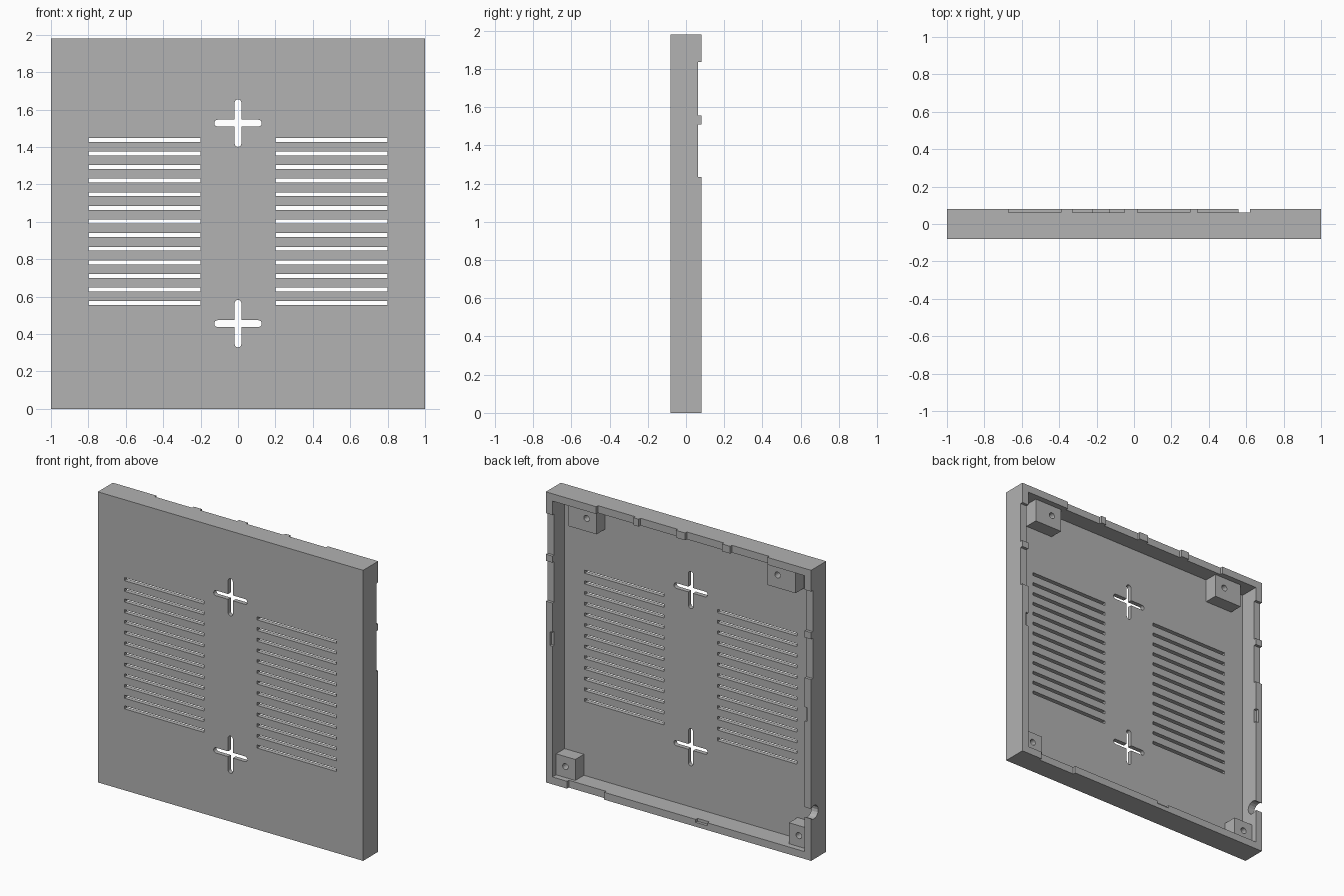
import bpy, bmesh
from math import pi, sin, cos
from mathutils import Vector

if "Cube" in bpy.data.objects:
    bpy.data.objects.remove(bpy.data.objects["Cube"], do_unlink=True)

H = 1.98          # panel height
D = 0.081         # half depth
WALL = 0.05
FLOOR = -D + 0.03
LEDGE = 0.062     # level of the rim notches
POST = 0.042      # level of the post tops
FAR = 0.2         # overshoot for cutters

grey = bpy.data.materials.new("plastic_grey")
grey.use_nodes = True
colour = (0.445, 0.445, 0.445, 1)
grey.diffuse_color = colour
grey.node_tree.nodes["Principled BSDF"].inputs["Base Color"].default_value = colour


def box(bm, x0, x1, y0, y1, z0, z1):
    made = bmesh.ops.create_cube(bm, size=1)["verts"]
    for v in made:
        v.co = Vector((x1 if v.co.x > 0 else x0,
                       y1 if v.co.y > 0 else y0,
                       z1 if v.co.z > 0 else z0))


def prism(bm, outline, axis, start, end):
    """Extrude an outline of (a, z) points along x or y."""
    def place(a, z, t):
        return (a, t, z) if axis == "y" else (t, a, z)
    face = bm.faces.new([bm.verts.new(place(a, z, start)) for a, z in outline])
    out = bmesh.ops.extrude_face_region(bm, geom=[face])["geom"]
    move = Vector(place(0, 0, end - start))
    bmesh.ops.translate(bm, vec=move, verts=[g for g in out if isinstance(g, bmesh.types.BMVert)])


def stadium(cx, cz, half, r, upright=False, steps=8):
    """Round-ended bar; half = 0 gives a circle."""
    pts = []
    for side in (0, 1):
        shift = half - r if half else 0
        for i in range(steps + (1 if half else 0)):
            t = -pi / 2 + pi * i / steps + pi * side
            u, v = r * cos(t) + (-shift if side else shift), r * sin(t)
            pts.append((cx - v, cz + u) if upright else (cx + u, cz + v))
    return pts


def finish(name, bm):
    bmesh.ops.recalc_face_normals(bm, faces=bm.faces[:])
    mesh = bpy.data.meshes.new(name)
    bm.to_mesh(mesh)
    bm.free()
    mesh.materials.append(grey)
    obj = bpy.data.objects.new(name, mesh)
    bpy.context.collection.objects.link(obj)
    return obj


def cut(target, bm):
    """Subtract a set of separate solids from the target."""
    cutter = finish("cutter", bm)
    cutter.hide_render = True
    mod = target.modifiers.new("cut", "BOOLEAN")
    mod.operation, mod.solver, mod.object = "DIFFERENCE", "EXACT", cutter
    bpy.context.view_layer.update()
    graph = bpy.context.evaluated_depsgraph_get()
    target.data = bpy.data.meshes.new_from_object(target.evaluated_get(graph))
    target.modifiers.clear()
    bpy.data.objects.remove(cutter, do_unlink=True)


# Tray: flat front panel with a wall around its back
bm = bmesh.new()
box(bm, -1, 1, -D, D, 0, H)
panel = finish("panel", bm)
bm = bmesh.new()
box(bm, WALL - 1, 1 - WALL, FLOOR, FAR, WALL, H - WALL)
cut(panel, bm)

# Vent slots in two columns
bm = bmesh.new()
for side in (-1, 1):
    for i in range(13):
        z = 0.565 + i * 0.0728
        box(bm, side * 0.5 - 0.3, side * 0.5 + 0.3, -FAR, 0, z - 0.0105, z + 0.0105)
cut(panel, bm)

# Cross-shaped mounting holes
for upright in (False, True):
    bm = bmesh.new()
    for z in (0.456, 1.528):
        prism(bm, stadium(0, z, 0.127, 0.018, upright), "y", -FAR, 0)
    cut(panel, bm)

# Rim notches: four on the top wall, one on the bottom, two on each side
bm = bmesh.new()
for x0, x1 in ((-0.67, -0.39), (-0.33, -0.05), (0.02, 0.30), (0.34, 0.62)):
    box(bm, x0, x1, LEDGE, FAR, H - 0.1, H + 0.1)
box(bm, 0.56, 0.84, LEDGE, FAR, -0.1, 0.1)
for side in (-1, 1):
    for z0, z1 in ((1.235, 1.51), (1.555, 1.835)):
        box(bm, side - 0.1, side + 0.1, LEDGE, FAR, z0, z1)

# Small catch recesses on the inner edge of the rim
for side in (-1, 1):
    edge = side * (1 - WALL)
    box(bm, edge - 0.02, edge + 0.02, LEDGE, FAR, 0.94, 1.035)
box(bm, -0.22, -0.13, LEDGE, FAR, WALL - 0.02, WALL + 0.02)

# Round cable opening in the right wall
prism(bm, stadium(0.05, 0.32, 0, 0.046), "x", -1.1, -0.9)
cut(panel, bm)

# Corner screw posts with blind holes
for side, label in ((1, "left"), (-1, "right")):
    for level, x0, x1, z0, z1, hx, hz in (
            ("top", 0.645, 0.855, 1.77, H - 0.04, 0.72, 1.858),
            ("bottom", 0.805, 0.96, 0.04, 0.193, 0.88, 0.125)):
        bm = bmesh.new()
        a, b = sorted((side * x0, side * x1))
        box(bm, a, b, FLOOR - 0.01, POST, z0, z1)
        post = finish(f"{level}_{label}_post", bm)
        bm = bmesh.new()
        prism(bm, stadium(side * hx, hz, 0, 0.021), "y", POST - 0.07, FAR)
        cut(post, bm)
